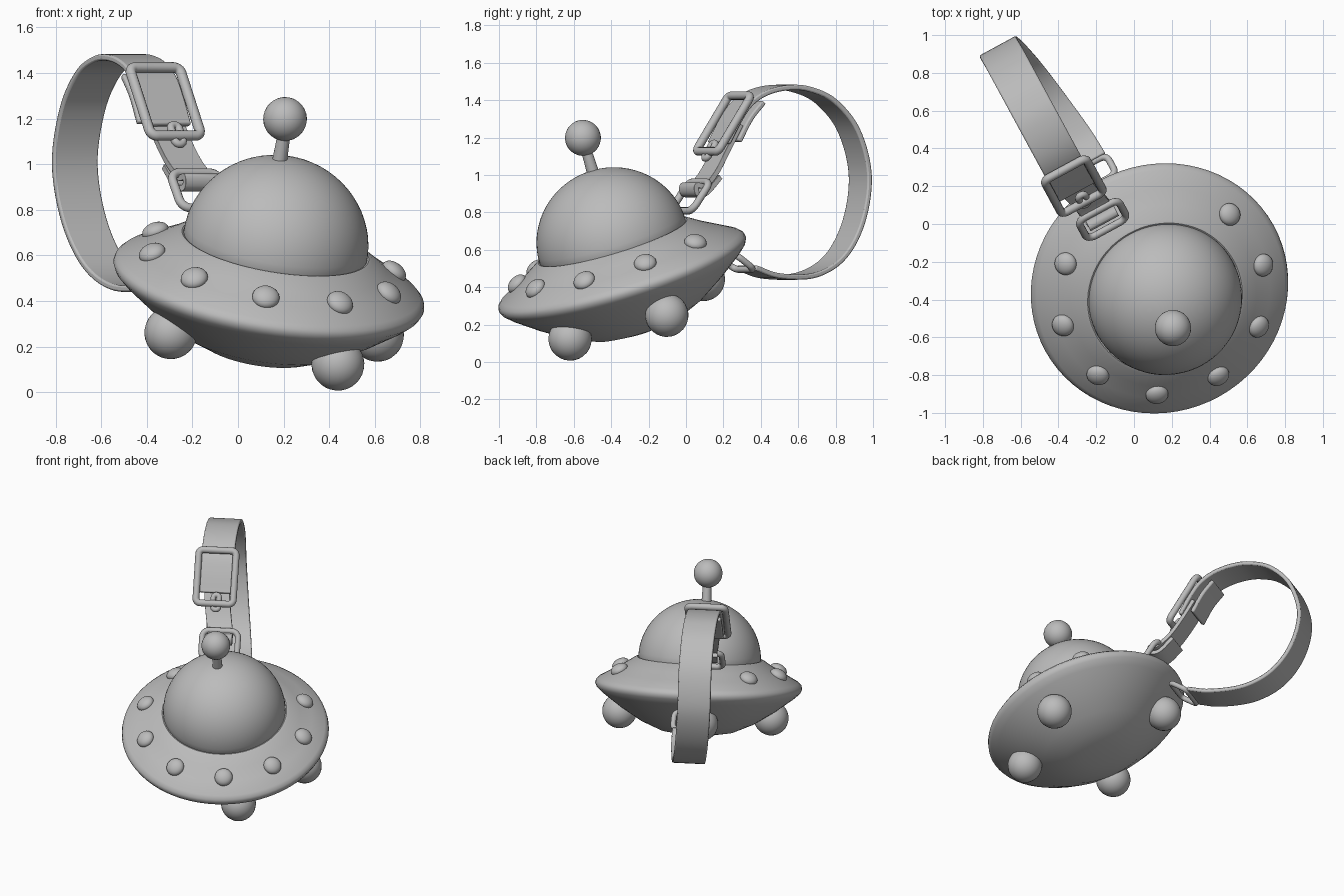
import bpy, bmesh, math
from math import sin, cos, pi, radians
from mathutils import Matrix, Vector

if "Cube" in bpy.data.objects:
    bpy.data.objects.remove(bpy.data.objects["Cube"])

grey = bpy.data.materials.new("plain_grey")
grey.use_nodes = True
GREY = (0.5, 0.5, 0.5, 1)
grey.diffuse_color = GREY
grey.node_tree.nodes["Principled BSDF"].inputs["Base Color"].default_value = GREY

# Tilted frame of the saucer and upright frame of the strap
SAUCER = (Matrix.Translation((0.135, -0.34, 0.47))
          @ Matrix.Rotation(radians(29), 4, 'Z') @ Matrix.Rotation(radians(19), 4, 'X'))
STRAP = Matrix.Translation((-0.21, 0, 0)) @ Matrix.Rotation(radians(28.5), 4, 'Z')


def finish(ob, frame, angle=40):
    ob.matrix_world = frame
    ob.data.materials.append(grey)
    bpy.ops.object.select_all(action='DESELECT')
    ob.select_set(True)
    bpy.context.view_layer.objects.active = ob
    if ob.type == 'CURVE':
        bpy.ops.object.convert(target='MESH')
        ob = bpy.context.object
    bpy.ops.object.shade_smooth_by_angle(angle=radians(angle))
    return ob


def from_bmesh(name, bm, frame):
    bmesh.ops.recalc_face_normals(bm, faces=bm.faces[:])
    mesh = bpy.data.meshes.new(name)
    bm.to_mesh(mesh)
    bm.free()
    ob = bpy.data.objects.new(name, mesh)
    bpy.context.collection.objects.link(ob)
    return finish(ob, frame)


def lathe(name, profile):
    bm = bmesh.new()
    verts = [bm.verts.new((r, 0, h)) for r, h in profile]
    edges = [bm.edges.new(pair) for pair in zip(verts, verts[1:])]
    bmesh.ops.spin(bm, geom=verts + edges, cent=(0, 0, 0), axis=(0, 0, 1),
                   angle=2 * pi, steps=72)
    bmesh.ops.remove_doubles(bm, verts=bm.verts[:], dist=0.0005)
    return from_bmesh(name, bm, SAUCER)


def ball(name, place, radius, squash=1.0, lean=None):
    bm = bmesh.new()
    bmesh.ops.create_uvsphere(bm, u_segments=28, v_segments=16, radius=radius)
    turn = lean if lean else Matrix.Identity(4)
    bm.transform(Matrix.Translation(place) @ turn @ Matrix.Diagonal((1, 1, squash, 1)))
    return from_bmesh(name, bm, SAUCER)


def smooth_path(points, steps=7):
    """Catmull-Rom through the points."""
    p = [Vector(q) for q in points]
    p = [2 * p[0] - p[1]] + p + [2 * p[-1] - p[-2]]
    out = []
    for a, b, c, d in zip(p, p[1:], p[2:], p[3:]):
        for i in range(steps):
            t = i / steps
            out.append(0.5 * (2 * b + (c - a) * t + (2 * a - 5 * b + 4 * c - d) * t ** 2
                              + (3 * b - a - 3 * c + d) * t ** 3))
    return out + [p[-2]]


def ribbon(name, points, width, thick):
    """Flat band along (side, along, height) points."""
    path = smooth_path(points)
    bm = bmesh.new()
    rows = []
    for i, p in enumerate(path):
        tangent = path[min(i + 1, len(path) - 1)] - path[max(i - 1, 0)]
        side = Vector((1, 0, 0))
        out = side.cross(tangent).normalized()
        rows.append([bm.verts.new(p + side * width / 2 * a + out * thick / 2 * b)
                     for a, b in ((-1, -1), (1, -1), (1, 1), (-1, 1))])
    for low, high in zip(rows, rows[1:]):
        for k in range(4):
            n = (k + 1) % 4
            bm.faces.new((low[k], low[n], high[n], high[k]))
    bm.faces.new(rows[0])
    bm.faces.new(rows[-1])
    ob = from_bmesh(name, bm, STRAP)
    bevel = ob.modifiers.new("soft_edges", 'BEVEL')
    bevel.width = 0.008
    bevel.segments = 2
    return ob


def wire_loop(name, centre, pitch, half_w, half_l, corner, radius):
    """Rounded rectangular wire loop, pitched about the side axis."""
    turn = Matrix.Translation(centre) @ Matrix.Rotation(radians(pitch), 4, 'X')
    curve = bpy.data.curves.new(name, 'CURVE')
    curve.dimensions = '3D'
    curve.bevel_depth = radius
    curve.bevel_resolution = 4
    spline = curve.splines.new('POLY')
    pts = []
    for k, (a, b) in enumerate(((1, 1), (-1, 1), (-1, -1), (1, -1))):
        for j in range(7):
            t = (k + j / 6) * pi / 2
            pts.append(turn @ Vector((a * (half_w - corner) + corner * cos(t),
                                      b * (half_l - corner) + corner * sin(t), 0)))
    spline.points.add(len(pts) - 1)
    for sp, p in zip(spline.points, pts):
        sp.co = (*p, 1)
    spline.use_cyclic_u = True
    ob = bpy.data.objects.new(name, curve)
    bpy.context.collection.objects.link(ob)
    return finish(ob, STRAP)


# Saucer body: shallow bowl, rounded rim and sloping upper skirt
lathe("saucer_body", [(0, -0.325), (0.12, -0.322), (0.25, -0.298), (0.38, -0.24),
                      (0.52, -0.15), (0.64, -0.06), (0.678, -0.025), (0.69, 0.0),
                      (0.685, 0.022), (0.665, 0.042), (0.58, 0.09), (0.5, 0.135),
                      (0.43, 0.18), (0.415, 0.185), (0.38, 0.17)])

# Dome
lathe("dome", [(0.4, 0.16)] + [(0.408 * cos(i * pi / 36), 0.185 + 0.395 * sin(i * pi / 36))
                               for i in range(19)])

# Antenna
lathe_stem = bmesh.new()
bmesh.ops.create_cone(lathe_stem, cap_ends=True, segments=20, radius1=0.034, radius2=0.026,
                      depth=0.2, matrix=Matrix.Translation((-0.035, 0.025, 0.64)))
from_bmesh("antenna_stem", lathe_stem, SAUCER)
ball("antenna_ball", (-0.04, 0.03, 0.76), 0.096)

# Buttons around the skirt, open at the back
for i in range(8):
    a = radians(22 - i * 35.7)
    lean = Matrix.Rotation(a, 4, 'Z') @ Matrix.Rotation(radians(30), 4, 'Y')
    ball(f"button_{i + 1}", (0.555 * cos(a), 0.555 * sin(a), 0.108), 0.06, 0.65, lean)

# Feet under the bowl
for name, angle, reach in (("left", -10, 0.54), ("front", -75, 0.5),
                           ("right", 187, 0.49), ("back", 98, 0.5)):
    a = radians(angle)
    ball(f"{name}_foot", (reach * cos(a), reach * sin(a), -0.2), 0.116)

# Strap: big loop, short tab below the buckle, and the tail behind it
ribbon("strap_loop", [(0, 0.2, 1.17), (0, 0.27, 1.29), (0, 0.34, 1.38), (0, 0.44, 1.44),
                      (0, 0.57, 1.467), (0, 0.7, 1.458), (0, 0.85, 1.395), (0, 0.99, 1.24),
                      (0, 1.06, 1.0), (0.02, 1.01, 0.75), (0.05, 0.88, 0.56),
                      (0.08, 0.69, 0.465), (0.11, 0.46, 0.46), (0.12, 0.3, 0.505)], 0.22, 0.028)
ribbon("strap_tab", [(0, 0.29, 1.27), (0.01, 0.21, 1.14), (0.03, 0.13, 1.02),
                     (0.05, 0.05, 0.945), (0.05, -0.005, 0.945), (0.05, 0.0, 0.9),
                     (0.04, 0.06, 0.905), (0.03, 0.15, 0.99)], 0.17, 0.028)
ribbon("strap_tail", [(-0.01, 0.43, 1.39), (-0.01, 0.35, 1.3), (-0.01, 0.28, 1.18)], 0.2, 0.028)

# Buckle with prong, and the rings joining the strap to the saucer
wire_loop("buckle_frame", (0, 0.228, 1.275), 56, 0.125, 0.18, 0.03, 0.023)
wire_loop("buckle_prong", (0.01, 0.14, 1.13), 56, 0.02, 0.05, 0.02, 0.018)
wire_loop("upper_ring", (0.05, 0.0, 0.885), 54, 0.12, 0.095, 0.045, 0.02)
wire_loop("lower_ring", (0.12, 0.235, 0.535), -35, 0.11, 0.07, 0.04, 0.018)
